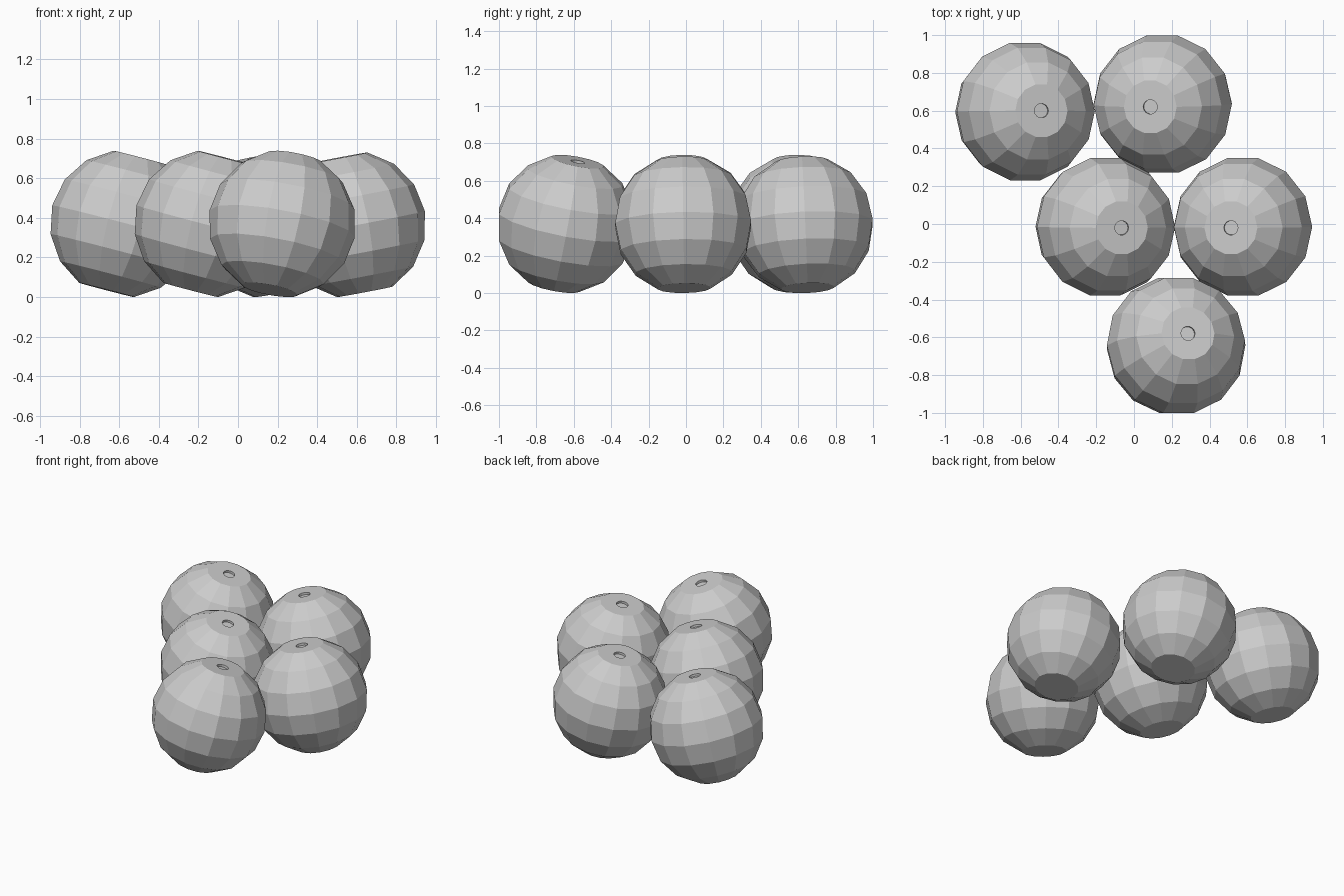
import bpy
from math import sin, cos, pi, asin
from mathutils import Matrix

if "Cube" in bpy.data.objects:
    bpy.data.objects.remove(bpy.data.objects["Cube"])

R = 0.373          # ball radius
SEGMENTS = 14
BANDS = 8
HOLE = 0.038       # radius of the small stalk dimple
DEPTH = 0.015

# Lathe profile: dimple floor, dimple wall, flat top, latitude rings, flat bottom
cap_z = R * cos(pi / BANDS)
profile = [(HOLE, cap_z - DEPTH), (HOLE, cap_z)]
profile += [(R * sin(k * pi / BANDS), R * cos(k * pi / BANDS)) for k in range(1, BANDS)]


def ball_mesh():
    n = SEGMENTS
    verts = [(r * cos(2 * pi * s / n), r * sin(2 * pi * s / n), z)
             for r, z in profile for s in range(n)]
    faces = [tuple(range(n))]
    for k in range(len(profile) - 1):
        for s in range(n):
            t = (s + 1) % n
            faces.append((k * n + s, (k + 1) * n + s, (k + 1) * n + t, k * n + t))
    last = (len(profile) - 1) * n
    faces.append(tuple(last + s for s in reversed(range(n))))
    mesh = bpy.data.meshes.new("round_fruit")
    mesh.from_pydata(verts, [], faces)
    mesh.update()
    return mesh


def place(name, x, y, lean_x, lean_y):
    """lean_x, lean_y: how far the top of the fruit is shifted sideways."""
    obj = bpy.data.objects.new(name, mesh)
    bpy.context.collection.objects.link(obj)
    tilt = (Matrix.Rotation(asin(lean_x / cap_z), 4, 'Y')
            @ Matrix.Rotation(-asin(lean_y / cap_z), 4, 'X'))
    low = min((tilt @ v.co).z for v in mesh.vertices)
    obj.matrix_world = Matrix.Translation((x, y, -low)) @ tilt


mesh = ball_mesh()

# Loose pile of five fruits, each leaning its own way
place("fruit_back_left", -0.577, 0.595, 0.087, 0.005)
place("fruit_back_right", 0.152, 0.635, -0.066, -0.015)
place("fruit_middle_left", -0.152, -0.015, 0.087, -0.005)
place("fruit_middle_right", 0.577, -0.015, -0.064, -0.005)
place("fruit_front", 0.223, -0.643, 0.064, 0.064)
